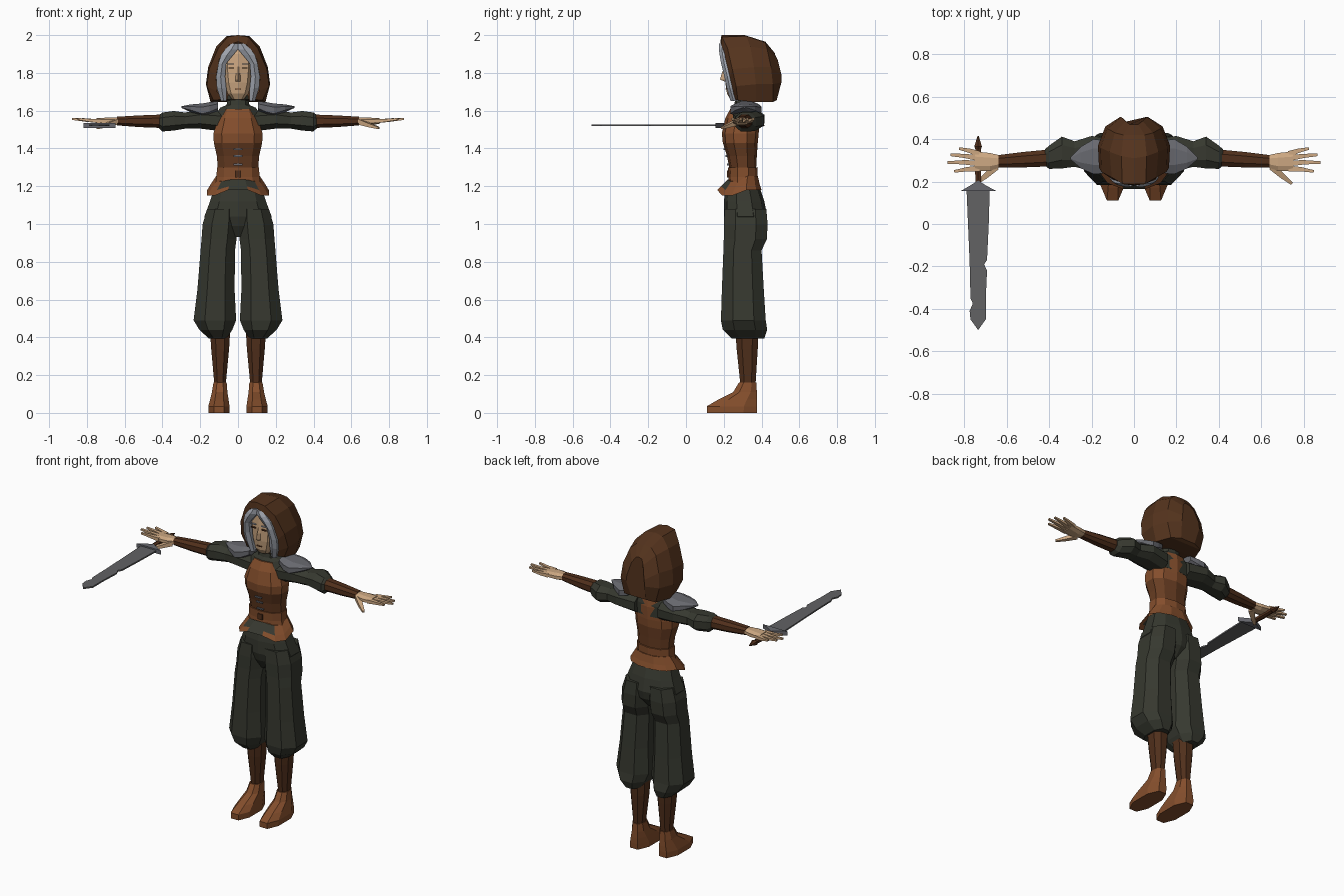
import bpy, bmesh, math
from mathutils import Vector


def mat(name, r, g, b):
    lin = lambda c: ((c / 255 + 0.055) / 1.055) ** 2.4
    m = bpy.data.materials.new(name)
    m.diffuse_color = (lin(r), lin(g), lin(b), 1)
    return m


HOOD = mat("hood_brown", 84, 51, 29)
LEATHER = mat("light_leather", 132, 78, 44)
CORSET = mat("corset_leather", 104, 61, 34)
DARK = mat("dark_leather", 80, 47, 27)
CLOTH = mat("dark_green_cloth", 54, 56, 47)
SKIN = mat("skin", 205, 168, 130)
HAIR = mat("silver_hair", 165, 170, 180)
METAL = mat("steel", 104, 105, 111)
BLADE = mat("blade_grey", 98, 98, 100)


def finish(name, bm, mats, mirror=False, rule=None):
    bmesh.ops.recalc_face_normals(bm, faces=bm.faces)
    if rule:
        for f in bm.faces:
            f.material_index = rule(f.calc_center_median())
    me = bpy.data.meshes.new(name)
    bm.to_mesh(me)
    bm.free()
    for m in mats:
        me.materials.append(m)
    ob = bpy.data.objects.new(name, me)
    bpy.context.collection.objects.link(ob)
    if mirror:
        md = ob.modifiers.new("Mirror", 'MIRROR')
        md.use_mirror_merge = False
    return ob


def loft(name, rings, mats, mirror=False, rule=None, start=True, end=True):
    """Skin a row of closed rings that have equal point counts."""
    bm = bmesh.new()
    vs = [[bm.verts.new(p) for p in r] for r in rings]
    n = len(vs[0])
    for a, b in zip(vs, vs[1:]):
        for i in range(n):
            j = (i + 1) % n
            bm.faces.new((a[i], a[j], b[j], b[i]))
    if start:
        bm.faces.new(vs[0])
    if end:
        bm.faces.new(vs[-1])
    return finish(name, bm, mats, mirror, rule)


def oval(a0, a1, b0, b1, n=8, e=0.85):
    """Rounded polygon that fills the given rectangle."""
    pts = []
    for k in range(n):
        t = 2 * math.pi * (k + 0.5) / n
        c, s = math.cos(t), math.sin(t)
        pts.append((math.copysign(abs(c) ** e, c), math.copysign(abs(s) ** e, s)))
    ma, mb = max(p[0] for p in pts), max(p[1] for p in pts)
    return [((a0 + a1) / 2 + p[0] / ma * (a1 - a0) / 2,
             (b0 + b1) / 2 + p[1] / mb * (b1 - b0) / 2) for p in pts]


def zloft(name, rows, mats, n=8, **kw):      # rows: z, x0, x1, y0, y1
    return loft(name, [[(x, y, z) for x, y in oval(a, b, c, d, n)]
                       for z, a, b, c, d in rows], mats, **kw)


def xloft(name, rows, mats, n=8, **kw):      # rows: x, y0, y1, z0, z1
    return loft(name, [[(x, y, z) for y, z in oval(a, b, c, d, n)]
                       for x, a, b, c, d in rows], mats, **kw)


def body(rows):                              # z, half width, y0, y1
    return [(z, -w, w, a, b) for z, w, a, b in rows]


def plate(name, outline, z, thick, m):
    """Flat outline in the xy plane with thickness."""
    return loft(name, [[(x, y, z - thick / 2) for x, y in outline],
                       [(x, y, z + thick / 2) for x, y in outline]], [m])


def box(name, c, s, m, mirror=False):
    x, y, z = s[0] / 2, s[1] / 2, s[2] / 2
    sq = [(-x, -z), (x, -z), (x, z), (-x, z)]
    return loft(name, [[(c[0] + a, c[1] + d, c[2] + b) for a, b in sq]
                       for d in (-y, y)], [m], mirror)


def finger(name, path, r0, r1):
    """Tapered square tube through the path points."""
    rings = []
    for i, p in enumerate(path):
        q0, q1 = Vector(path[max(i - 1, 0)]), Vector(path[min(i + 1, len(path) - 1)])
        side = (q1 - q0).cross(Vector((0, 0, 1))).normalized()
        r = r0 + (r1 - r0) * i / (len(path) - 1)
        rings.append([Vector(p) + side * u * r + Vector((0, 0, v * r))
                      for u, v in ((-1, -.8), (1, -.8), (1, .8), (-1, .8))])
    loft(name, rings, [SKIN], mirror=True)


# Hood: arches from the front rim to the back (half outline, bottom to top: x, y, z)
def arch(half):
    return half + [(-x, y, z) for x, y, z in reversed(half[:-1])]


loft("hood", [arch(h) for h in (
    [(.08, .255, 1.66), (.11, .25, 1.70), (.117, .232, 1.78), (.1, .21, 1.87), (.045, .187, 1.95), (0, .182, 1.965)],
    [(.13, .275, 1.655), (.165, .265, 1.73), (.153, .245, 1.82), (.105, .22, 1.93), (.055, .19, 1.99), (0, .188, 2.0)],
    [(.145, .37, 1.645), (.17, .37, 1.74), (.158, .36, 1.83), (.115, .34, 1.94), (.06, .32, 1.995), (0, .31, 2.0)],
    [(.11, .46, 1.645), (.135, .46, 1.74), (.125, .45, 1.83), (.09, .43, 1.925), (.05, .42, 1.96), (0, .42, 1.965)],
    [(.05, .48, 1.655), (.065, .505, 1.75), (.06, .505, 1.79), (.04, .485, 1.87), (.02, .47, 1.90), (0, .47, 1.905)])],
    [HOOD], start=False)

# Head, nose and facial details
zloft("head", body([(1.66, .03, .235, .31), (1.69, .055, .217, .34), (1.75, .075, .208, .37),
                    (1.83, .085, .205, .39), (1.90, .08, .208, .38), (1.94, .045, .22, .35)]), [SKIN], n=10)
loft("nose", [[(-.012, .21, z0), (0, y, z0), (.012, .21, z0)] for z0, y in
              ((1.755, .202), (1.765, .18), (1.80, .19), (1.835, .205))], [SKIN])
box("eyes", (.036, .207, 1.826), (.03, .008, .007), DARK, True)
box("brows", (.038, .207, 1.848), (.036, .008, .005), HAIR, True)
box("mouth", (0, .2125, 1.715), (.034, .008, .005), CORSET)

# Hair swept from the parting down both sides of the face
loft("hair", [[(b, y + .012, z), ((a + b) / 2, y - .004, z), (a, y + .008, z), (a, y + .07, z), (b, y + .07, z)]
              for z, a, b, y in ((1.955, 0, .035, .18), (1.925, 0, .068, .178), (1.895, .025, .09, .182),
                                 (1.85, .062, .104, .19), (1.78, .068, .116, .207),
                                 (1.72, .062, .112, .22), (1.65, .06, .09, .24))], [HAIR], mirror=True)

# Shirt yoke with collar
zloft("collar", body([(1.50, .12, .23, .385), (1.57, .125, .235, .385), (1.615, .095, .245, .375),
                      (1.63, .06, .255, .365), (1.68, .055, .265, .36)]), [CLOTH], n=10)

# Leather vest, darker below the chest
zloft("vest", body([(1.27, .105, .235, .37), (1.36, .112, .217, .375), (1.43, .128, .195, .38),
                    (1.48, .13, .19, .385), (1.56, .105, .208, .388), (1.61, .085, .235, .38)]),
      [LEATHER, CORSET], n=10, rule=lambda c: int(c.z < 1.43))
for i, (z, y) in enumerate(((1.395, .203), (1.36, .214), (1.315, .222))):
    box("lace_%d" % i, (0, y, z), (.045, .009, .008), METAL)

# Belt
zloft("belt", body([(1.20, .122, .222, .375), (1.25, .113, .225, .378), (1.30, .112, .222, .38)]), [LEATHER], n=10)
box("belt_buckle", (0, .222, 1.265), (.03, .009, .035), DARK)


# Flared jacket hem, split at the front
def hem_ring(z, w, y0, y1, lift):
    pts = oval(-w, w, y0, y1, 12)
    return [(x, y, z + (lift if abs(x) < w * .4 and y < .3 else 0) + (.03 if y > .3 else 0)) for x, y in pts]


loft("jacket_hem", [hem_ring(1.225, .115, .22, .38, .01), hem_ring(1.18, .145, .185, .39, .02),
                    hem_ring(1.15, .163, .165, .40, .03)], [LEATHER, CLOTH], end=False,
     rule=lambda c: int(c.z > 1.185 and c.y < .24))

# Trousers
zloft("trouser_hips", body([(1.21, .118, .215, .385), (1.12, .148, .2, .415), (1.04, .178, .2, .43),
                            (0.99, .15, .215, .42), (0.93, .05, .25, .37)]), [CLOTH], n=10)
zloft("trouser_legs", [(1.08, .005, .163, .205, .425), (1.00, .0, .187, .2, .432), (.92, .008, .193, .2, .428),
                       (.86, .016, .198, .198, .40), (.65, .018, .215, .19, .412), (.49, .01, .235, .185, .422),
                       (.44, .03, .205, .195, .43), (.395, .06, .155, .24, .415)], [CLOTH], mirror=True)

# Shins and shoes
zloft("shins", [(.46, .04, .15, .26, .385), (.34, .047, .142, .268, .38), (.15, .065, .125, .288, .368)],
      [DARK], mirror=True)
zloft("shoes", [(0, .045, .157, .11, .375), (.035, .045, .157, .11, .377), (.07, .05, .148, .17, .377),
                (.11, .056, .138, .25, .375), (.16, .06, .13, .28, .373)], [LEATHER], mirror=True)

# Sleeves, forearms and shoulder plates
xloft("sleeves", [(.08, .25, .40, 1.49, 1.60), (.20, .25, .415, 1.505, 1.605), (.28, .27, .39, 1.505, 1.59),
                  (.34, .262, .412, 1.495, 1.598), (.40, .26, .37, 1.49, 1.59), (.42, .275, .352, 1.51, 1.575)],
      [CLOTH], mirror=True)
xloft("forearms", [(.39, .272, .352, 1.508, 1.58), (.52, .267, .34, 1.513, 1.575), (.64, .266, .325, 1.522, 1.568)],
      [DARK], mirror=True)
xloft("shoulder_plates", [(.105, .26, .38, 1.60, 1.65), (.15, .238, .395, 1.575, 1.645), (.19, .235, .40, 1.565, 1.638),
                          (.25, .262, .365, 1.592, 1.633), (.30, .305, .315, 1.615, 1.623)], [METAL], mirror=True)

# Hands with spread fingers
xloft("palms", [(.625, .27, .322, 1.527, 1.564), (.68, .25, .335, 1.522, 1.564), (.75, .25, .342, 1.53, 1.56)],
      [SKIN], mirror=True)
for i, (y0, tx, ty) in enumerate(((.33, .825, .356), (.31, .865, .326), (.286, .88, .29), (.262, .848, .248))):
    finger("finger_%d" % i, [(.73, y0, 1.545), ((.73 + tx) / 2, (y0 + ty) / 2 + .003, 1.549), (tx, ty, 1.556)], .014, .006)
finger("thumbs", [(.65, .272, 1.54), (.70, .226, 1.522), (.745, .19, 1.508)], .018, .007)

# Chipped sword held in the right hand
SX, SZ = -.735, 1.522
plate("sword_blade", [(SX + x, y) for x, y in (
    (.055, .17), (.05, 0), (.042, -.17), (.028, -.19), (.042, -.22), (.036, -.35), (.036, -.45), (0, -.5),
    (-.036, -.45), (-.04, -.41), (-.025, -.375), (-.036, -.35), (-.04, -.18), (-.055, .17))], SZ, .009, BLADE)
plate("sword_guard", [(SX + x, y) for x, y in ((-.083, .155), (.087, .155), (.04, .18), (0, .205), (-.04, .18))],
      SZ, .026, METAL)
loft("sword_grip", [[(SX + x, y, SZ + z) for x, z in oval(-r, r, -r, r, 6)]
                    for y, r in ((.19, .012), (.27, .015), (.36, .013))], [DARK])
loft("sword_pommel", [[(SX + x, y, SZ + z) for x, z in oval(-r, r, -r, r, 6)]
                      for y, r in ((.35, .012), (.365, .018), (.415, .003))], [DARK])
